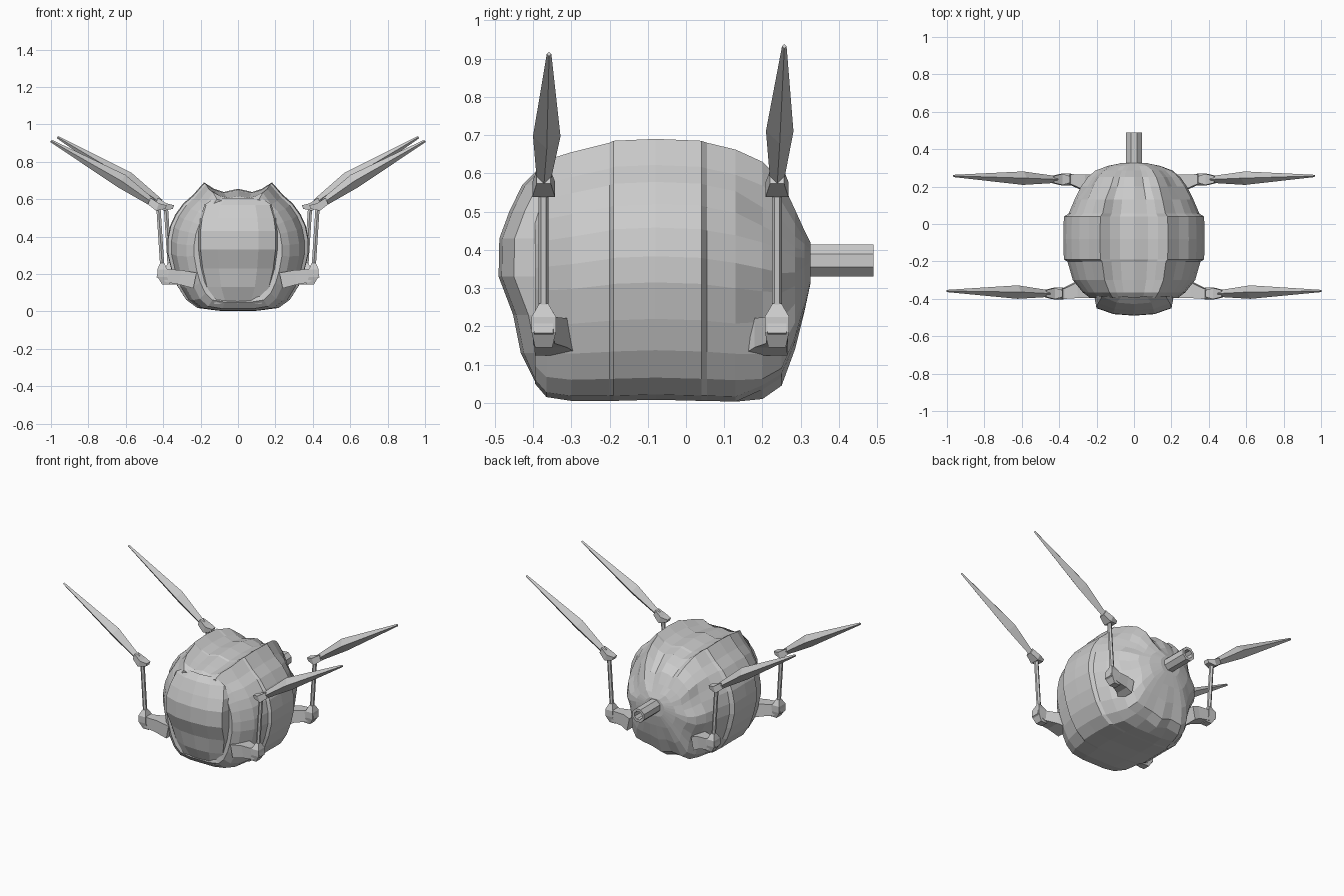
import bpy, bmesh, math
from mathutils import Vector

if "Cube" in bpy.data.objects:
    bpy.data.objects.remove(bpy.data.objects["Cube"])

grey = bpy.data.materials.new("light grey")
grey.diffuse_color = (0.6, 0.6, 0.6, 1)
grey.use_nodes = True
grey.node_tree.nodes["Principled BSDF"].inputs["Base Color"].default_value = grey.diffuse_color


def skin(name, rings, closed=True, caps=(True, True)):
    """Join rings of points into one flat-shaded surface."""
    bm = bmesh.new()
    loops = [[bm.verts.new(p) for p in ring] for ring in rings]
    n = len(loops[0])
    for a, b in zip(loops, loops[1:]):
        for i in range(n if closed else n - 1):
            bm.faces.new((a[i], a[(i + 1) % n], b[(i + 1) % n], b[i]))
    for loop, cap in zip((loops[0], loops[-1]), caps):
        if cap:
            bm.faces.new(loop)
    bmesh.ops.recalc_face_normals(bm, faces=bm.faces[:])
    mesh = bpy.data.meshes.new(name)
    bm.to_mesh(mesh)
    bm.free()
    mesh.materials.append(grey)
    obj = bpy.data.objects.new(name, mesh)
    bpy.context.collection.objects.link(obj)
    return obj


def spar(name, sections, axis, side, sides=4, turn=0.0):
    """Solid along an axis: each section is (centre, half width, half depth)."""
    d = Vector(axis).normalized()
    u = Vector(side)
    u = (u - d * u.dot(d)).normalized()
    v = d.cross(u)
    angles = [turn + 2 * math.pi * i / sides for i in range(sides)]
    return skin(name, [[Vector(c) + u * a * math.cos(t) + v * b * math.sin(t)
                        for t in angles] for c, a, b in sections])


# Body: half cross-section (share of half width, share of height)
half = [(0, 0), (.3, 0), (.58, .02), (.74, .085), (.86, .19), (.94, .31), (1, .45),
        (1, .55), (.96, .66), (.885, .75), (.775, .835), (.64, .9), (.48, 1),
        (.34, .95), (.2, .925), (0, .95)]
outline = half + [(-x, z) for x, z in half[-2:0:-1]]

# Body stations: y, half width, bottom z, top z, ridge strength
stations = [(-.39, .20, .07, .575, .3), (-.395, .235, .05, .60, .4),
            (-.365, .275, .015, .635, .6), (-.30, .327, .005, .655, .8), (-.20, .356, .005, .68, 1),
            (-.19, .375, .005, .685, 1), (-.08, .378, .008, .69, 1), (.04, .375, .005, .685, 1),
            (.055, .35, .005, .68, 1), (.13, .318, .003, .662, .9), (.20, .283, .01, .63, .7),
            (.25, .248, .045, .58, .5), (.285, .207, .14, .505, .2), (.31, .142, .24, .45, 0),
            (.325, .07, .31, .42, 0)]
rings = []
for y, w, lo, hi, ridge in stations:
    ring = []
    for i, (x, f) in enumerate(outline):
        if abs(x) < .48 and f > .5:
            f = 1 - (1 - f) * ridge          # groove between the two top ridges
        mid = (lo + hi) / 2
        k = .92 if .18 < y < .30 and i % 4 in (1, 2) else 1   # craggy rear
        ring.append((x * w * k, y, mid + (lo + f * (hi - lo) - mid) * k))
    rings.append(ring)
skin("body", rings, caps=(False, True))

# Face plate stacked upward, with a visor strip that slopes inward below its brow
plate = [(.04, -.387, .13), (.13, -.432, .18), (.23, -.452, .205), (.33, -.490, .218),
         (.43, -.488, .218), (.50, -.462, .208), (.57, -.428, .185), (.605, -.393, .13)]
front = [(-.97, .10), (-.92, .04), (-.5, .008), (0, 0), (.5, .008), (.92, .04), (.97, .10)]
skin("face_plate", [[(x * w, min(y + dy, -.385), z) for x, dy in front] for z, y, w in plate],
     closed=False, caps=(False, False))

# Hollow tail pipe
spar("tail_pipe", [((0, y, .372), r, r) for y, r in
                   ((.31, .045), (.49, .045), (.49, .028), (.40, .028))],
     (0, 1, 0), (1, 0, 0), 8, math.pi / 8)

# Four limbs: hip arm, knee, rod, elbow and blade
limbs = [("front", -.372, -.335, 0.0, Vector((1.0, -.358, .912)), Vector((.622, -.364, .697))),
         ("rear", .238, .205, -.04, Vector((.965, .257, .932)), Vector((.592, .245, .71)))]
q = math.pi / 4
for label, y, hip_y, dx, tip, wide in limbs:
    for s, hand in ((1, "right"), (-1, "left")):
        def p(x, yy, z):
            return Vector((s * x, yy, z))

        tag = f"{label}_{hand}_"
        spar(tag + "arm", [(p(.23, hip_y, .165), .085, .06), (p(.31 + dx, (y + hip_y) / 2, .183), .06, .055),
                           (p(.375 + dx, y, .19), .04, .05), (p(.43 + dx, y, .21), .035, .04)],
             (s, 0, .2), (0, 1, 0), 4, q)
        spar(tag + "knee", [(p(.385 + dx, y, .145), .032, .03), (p(.405 + dx, y, .185), .045, .036),
                            (p(.405 + dx, y, .225), .045, .036), (p(.405 + dx, y, .26), .016, .016)],
             (0, 0, 1), (0, 1, 0), 4, q)
        spar(tag + "rod", [(p(.405 + dx, y, .24), .013, .013), (p(.425 + dx, y, .55), .013, .013)],
             (s * .06, 0, 1), (0, 1, 0), 6)
        spar(tag + "elbow", [(p(.385 + dx, y, .558), .025, .015), (p(.43 + dx, y, .558), .042, .03),
                             (p(.475 + dx, y, .59), .026, .026)],
             (s, 0, .4), (0, 1, 0), 4, q)
        base = Vector((.455 + dx, y, .58))
        spar(tag + "blade", [(p(*base), .018, .02), (p(*wide), .036, .039), (p(*tip), .006, .007)],
             p(*(tip - base)), (0, 1, 0))
